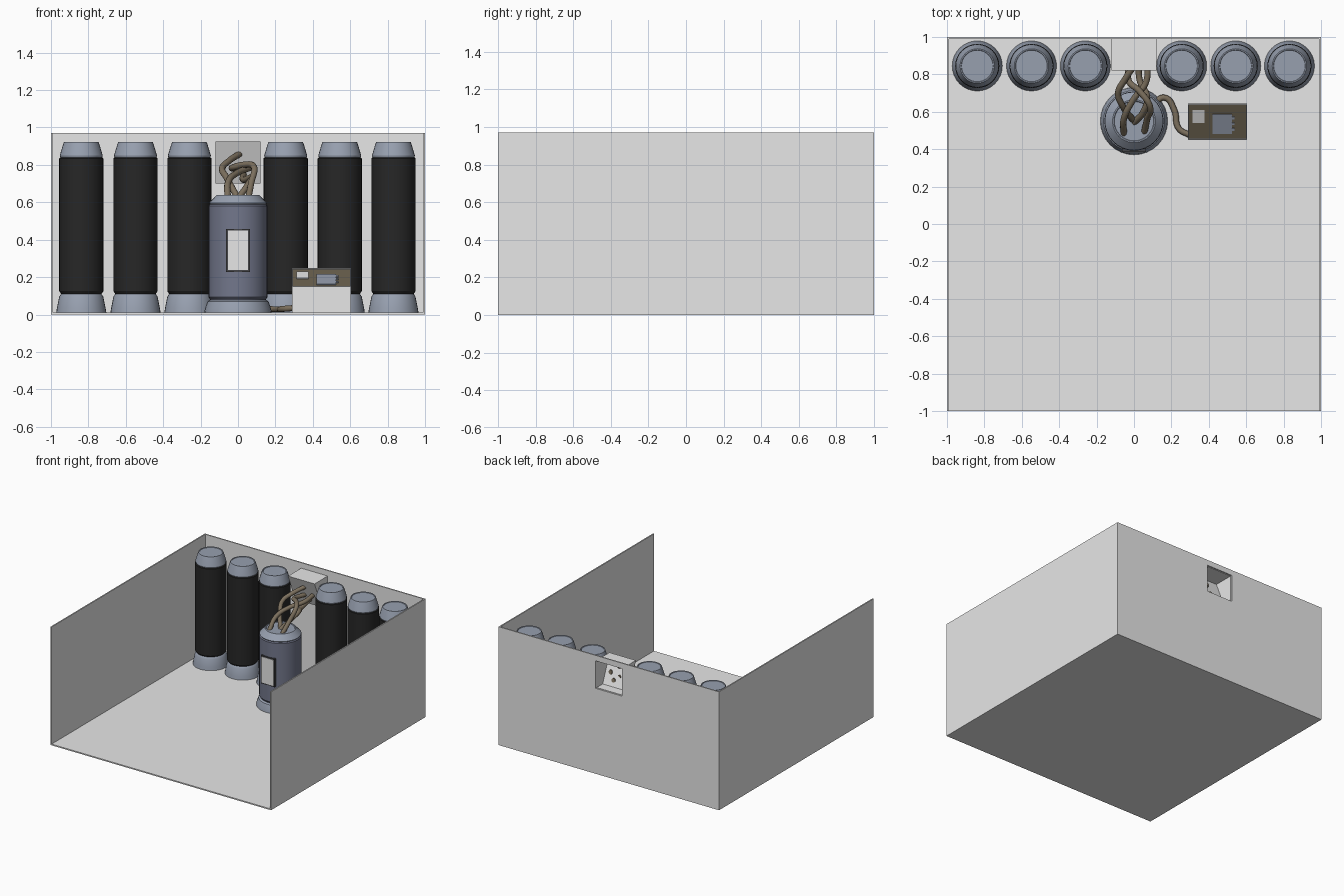
import bpy, bmesh, math
from mathutils import Vector

if "Cube" in bpy.data.objects:
    bpy.data.objects.remove(bpy.data.objects["Cube"])


def mat(name, r, g, b):
    m = bpy.data.materials.new(name)
    m.diffuse_color = (r, g, b, 1)
    m.use_nodes = True
    m.node_tree.nodes["Principled BSDF"].inputs["Base Color"].default_value = m.diffuse_color
    return m


GREY = mat("pale grey", 0.8, 0.8, 0.8)
BLACK = mat("black", 0.02, 0.02, 0.02)
STEEL = mat("blue steel", 0.31, 0.35, 0.43)
SLATE = mat("slate blue", 0.17, 0.185, 0.26)
CABLE = mat("cable brown", 0.2, 0.16, 0.11)
PANEL = mat("panel brown", 0.16, 0.13, 0.085)
DARK = mat("dark frame", 0.06, 0.06, 0.065)


def finish(name, bm, mats, smooth=False):
    bmesh.ops.recalc_face_normals(bm, faces=bm.faces)
    me = bpy.data.meshes.new(name)
    bm.to_mesh(me)
    bm.free()
    for m in mats:
        me.materials.append(m)
    ob = bpy.data.objects.new(name, me)
    bpy.context.collection.objects.link(ob)
    if smooth:
        bpy.ops.object.select_all(action='DESELECT')
        ob.select_set(True)
        bpy.context.view_layer.objects.active = ob
        bpy.ops.object.shade_smooth_by_angle(angle=math.radians(25))
    return ob


def box(name, lo, hi, m, rot_x=0.0):
    """Box between two corners, optionally tilted about its centre."""
    lo, hi = Vector(lo), Vector(hi)
    bm = bmesh.new()
    bmesh.ops.create_cube(bm, size=1)
    bmesh.ops.scale(bm, vec=hi - lo, verts=bm.verts)
    ob = finish(name, bm, [m])
    ob.location = (lo + hi) / 2
    ob.rotation_euler.x = rot_x
    return ob


def lathe(name, profile, loc, mats, mat_rule, sides=32):
    """Closed turned body from (radius, height) points."""
    bm = bmesh.new()
    rings = [[bm.verts.new((r * math.cos(2 * math.pi * i / sides),
                            r * math.sin(2 * math.pi * i / sides), z))
              for i in range(sides)] for r, z in profile]
    for a, b in zip(rings, rings[1:]):
        for i in range(sides):
            j = (i + 1) % sides
            bm.faces.new((a[i], a[j], b[j], b[i]))
    bm.faces.new(rings[0])
    bm.faces.new(rings[-1])
    for f in bm.faces:
        f.material_index = mat_rule(f.calc_center_median().z)
    ob = finish(name, bm, mats, True)
    ob.location = loc
    return ob


def tube(name, pts, radius):
    cu = bpy.data.curves.new(name, 'CURVE')
    cu.dimensions = '3D'
    cu.bevel_depth = radius
    cu.bevel_resolution = 3
    cu.use_fill_caps = True
    cu.resolution_u = 8
    sp = cu.splines.new('BEZIER')
    sp.bezier_points.add(len(pts) - 1)
    for p, co in zip(sp.bezier_points, pts):
        p.co = co
        p.handle_left_type = p.handle_right_type = 'AUTO'
    cu.materials.append(CABLE)
    ob = bpy.data.objects.new(name, cu)
    bpy.context.collection.objects.link(ob)


# Room shell: floor, side walls, back wall around a square opening
H, T, W = 0.97, 0.01, 0.12
Z0, Z1 = 0.70, 0.925
box("floor", (-1, -1, 0), (1, 1, T), GREY)
for s, side in ((-1, "left"), (1, "right")):
    box(side + "_wall", (s - T * (s > 0), -1, T), (s + T * (s < 0), 1, H), GREY)
    a, b = sorted((s * W, s * (1 - T)))
    box("back_wall_" + side, (a, 1 - T, T), (b, 1, H), GREY)
box("back_wall_lower", (-W, 1 - T, T), (W, 1, Z0), GREY)
box("back_wall_upper", (-W, 1 - T, Z1), (W, 1, H), GREY)

# Alcove behind the opening, with a leaning inner face
bm = bmesh.new()
back = [bm.verts.new((x, 1 - T, z)) for x, z in ((-W, Z0), (W, Z0), (W, Z1), (-W, Z1))]
inner = [bm.verts.new((x, y, z)) for x, y, z in
         ((-W, 0.91, Z0), (W, 0.91, Z0), (W, 0.82, Z1), (-W, 0.82, Z1))]
for i in range(4):
    j = (i + 1) % 4
    bm.faces.new((back[i], back[j], inner[j], inner[i]))
bm.faces.new(inner)
alcove = finish("alcove", bm, [GREY])
sol = alcove.modifiers.new("thickness", 'SOLIDIFY')
sol.thickness = 0.005

# Row of tanks: steel foot, black body, steel cap
tank = [(0.134, 0.01), (0.13, 0.035), (0.118, 0.095), (0.112, 0.105), (0.108, 0.11),
        (0.118, 0.125), (0.118, 0.835), (0.112, 0.84), (0.115, 0.85),
        (0.097, 0.91), (0.092, 0.923), (0.086, 0.923), (0.084, 0.919)]
for n, x in enumerate((-0.838, -0.548, -0.26, 0.255, 0.544, 0.831)):
    lathe("tank_%d" % (n + 1), tank, (x, 0.845, 0), [STEEL, BLACK],
          lambda z: int(0.11 < z < 0.84))

# Generator: steel foot and cap, slate body
lathe("generator",
      [(0.18, 0.01), (0.177, 0.03), (0.163, 0.07), (0.15, 0.078), (0.15, 0.083),
       (0.158, 0.093), (0.158, 0.58), (0.152, 0.588), (0.156, 0.595),
       (0.121, 0.632), (0.115, 0.638), (0.108, 0.638), (0.105, 0.634)],
      (0, 0.55, 0), [STEEL, SLATE], lambda z: int(0.08 < z < 0.585))
box("label_frame", (-0.063, 0.386, 0.228), (0.063, 0.42, 0.458), DARK)
box("label_plate", (-0.054, 0.383, 0.237), (0.054, 0.389, 0.449), GREY)

# Control box with a sloping, sunken panel
bm = bmesh.new()
sec = ((0.448, 0.01), (0.643, 0.01), (0.643, 0.25), (0.448, 0.15))
ends = [[bm.verts.new((x, y, z)) for y, z in sec] for x in (0.288, 0.605)]
sides = [bm.faces.new((ends[0][i], ends[0][(i + 1) % 4],
                       ends[1][(i + 1) % 4], ends[1][i])) for i in range(4)]
for e in ends:
    bm.faces.new(e)
bmesh.ops.recalc_face_normals(bm, faces=bm.faces)
bmesh.ops.inset_region(bm, faces=[sides[2]], thickness=0.009, depth=0)
bmesh.ops.inset_region(bm, faces=[sides[2]], thickness=0.001, depth=-0.008)
sides[2].material_index = 1
finish("control_box", bm, [GREY, PANEL])
slope = math.atan2(0.10, 0.195)


def panel_plate(name, x0, x1, y0, y1, m):
    yc = (y0 + y1) / 2
    zc = 0.15 + (yc - 0.448) * math.tan(slope) - 0.007
    h = (y1 - y0) / 2 / math.cos(slope)
    box(name, (x0, yc - h, zc - 0.004), (x1, yc + h, zc + 0.004), m, slope)


panel_plate("panel_button", 0.312, 0.378, 0.543, 0.61, GREY)
panel_plate("panel_screen", 0.42, 0.525, 0.482, 0.587, STEEL)
for i in range(3):
    y = 0.50 + i * 0.03
    panel_plate("screen_tooth_%d" % (i + 1), 0.525, 0.538, y, y + 0.013, STEEL)

# Cables from generator to alcove, and along the floor to the control box
tube("cable_1", [(-0.055, 0.48, 0.62), (-0.052, 0.57, 0.71), (0, 0.67, 0.76),
                 (0.065, 0.76, 0.785), (0.07, 0.88, 0.80)], 0.017)
tube("cable_2", [(0, 0.55, 0.62), (-0.06, 0.63, 0.73), (-0.085, 0.70, 0.78),
                 (-0.05, 0.77, 0.82), (0.01, 0.86, 0.86)], 0.017)
tube("cable_3", [(0.055, 0.49, 0.62), (0.07, 0.56, 0.70), (0.085, 0.63, 0.79),
                 (0.03, 0.71, 0.80), (-0.03, 0.77, 0.785), (-0.01, 0.88, 0.78)], 0.017)
tube("cable_4", [(0, 0.54, 0.62), (0.05, 0.60, 0.69), (0.07, 0.68, 0.73),
                 (0.03, 0.77, 0.72), (0.03, 0.90, 0.75)], 0.017)
tube("floor_cable", [(0.10, 0.64, 0.035), (0.165, 0.675, 0.03), (0.215, 0.61, 0.028),
                     (0.24, 0.51, 0.03), (0.30, 0.475, 0.035)], 0.016)
